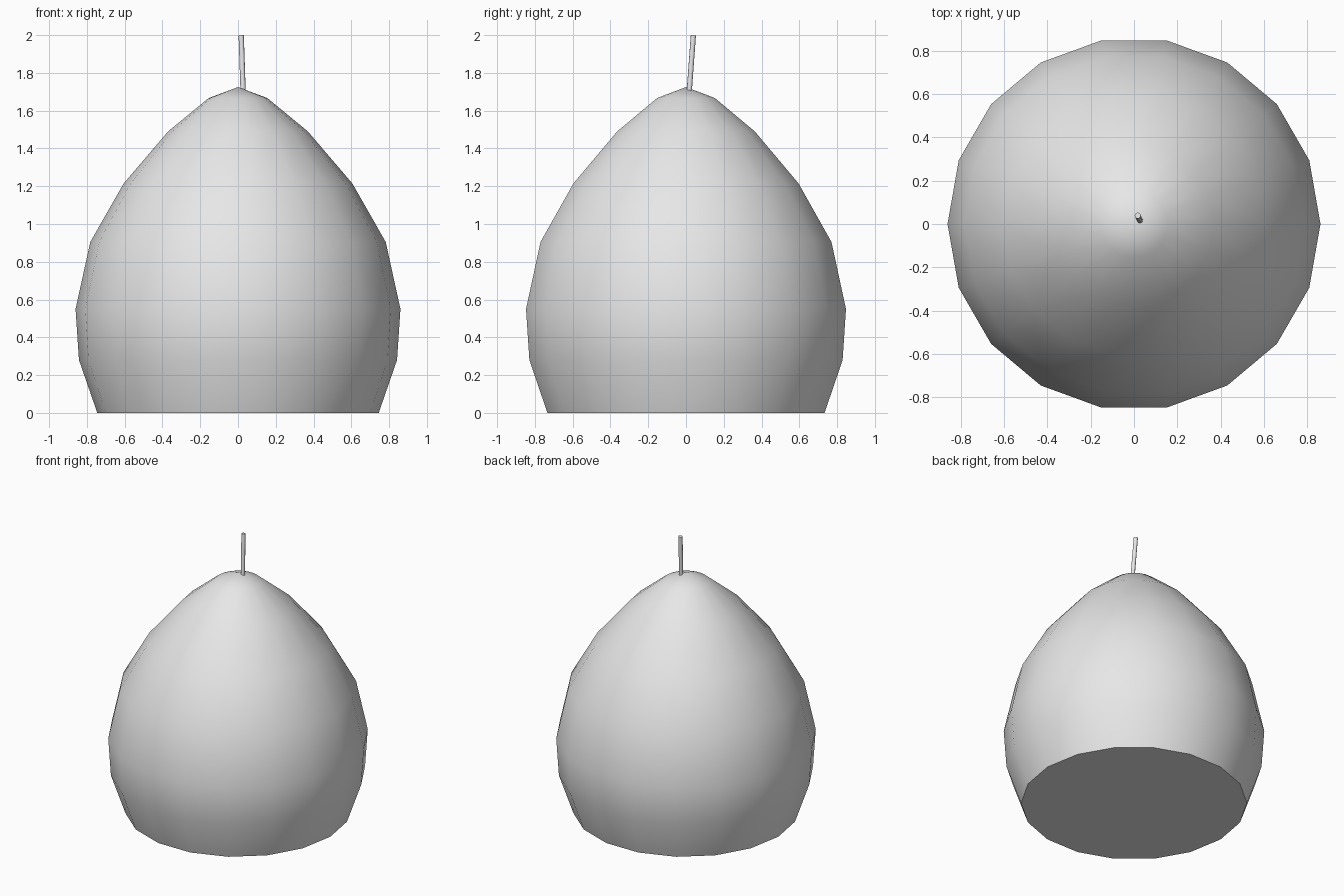
import bpy
import bmesh
from math import radians, tau
from mathutils import Matrix, Vector

cube = bpy.data.objects.get("Cube")
if cube:
    bpy.data.objects.remove(cube, do_unlink=True)

grey = bpy.data.materials.new("light_grey")
grey.use_nodes = True
grey.diffuse_color = (0.8, 0.8, 0.8, 1)
grey.node_tree.nodes["Principled BSDF"].inputs["Base Color"].default_value = (0.8, 0.8, 0.8, 1)


def finish(bm, name):
    bmesh.ops.recalc_face_normals(bm, faces=bm.faces)
    mesh = bpy.data.meshes.new(name)
    bm.to_mesh(mesh)
    bm.free()
    mesh.materials.append(grey)
    obj = bpy.data.objects.new(name, mesh)
    bpy.context.collection.objects.link(obj)
    bpy.ops.object.select_all(action="DESELECT")
    obj.select_set(True)
    bpy.context.view_layer.objects.active = obj
    bpy.ops.object.shade_smooth_by_angle(angle=radians(40))
    return obj


# Body: a lathed pear profile (radius, height) with a flat base
SIDES = 18
profile = [(0.745, 0), (0.842, 0.28), (0.86, 0.55), (0.782, 0.905),
           (0.605, 1.215), (0.37, 1.49), (0.155, 1.667)]
bm = bmesh.new()
rings = []
for radius, height in profile:
    rings.append([bm.verts.new(Matrix.Rotation(tau * i / SIDES, 3, "Z") @ Vector((radius, 0, height)))
                  for i in range(SIDES)])
for low, high in zip(rings, rings[1:]):
    for i in range(SIDES):
        j = (i + 1) % SIDES
        bm.faces.new((low[i], low[j], high[j], high[i]))
tip = bm.verts.new((0, 0, 1.725))
for i in range(SIDES):
    bm.faces.new((rings[-1][i], rings[-1][(i + 1) % SIDES], tip))
bm.faces.new(rings[0])
finish(bm, "body")

# Stem: a thin leaning cylinder
start, end = Vector((0.027, 0.017, 1.7)), Vector((0.017, 0.039, 1.999))
axis = end - start
bm = bmesh.new()
placement = Matrix.Translation((start + end) / 2) @ axis.to_track_quat("Z", "Y").to_matrix().to_4x4()
bmesh.ops.create_cone(bm, cap_ends=True, segments=10, radius1=0.014, radius2=0.014,
                      depth=axis.length, matrix=placement)
finish(bm, "stem")
